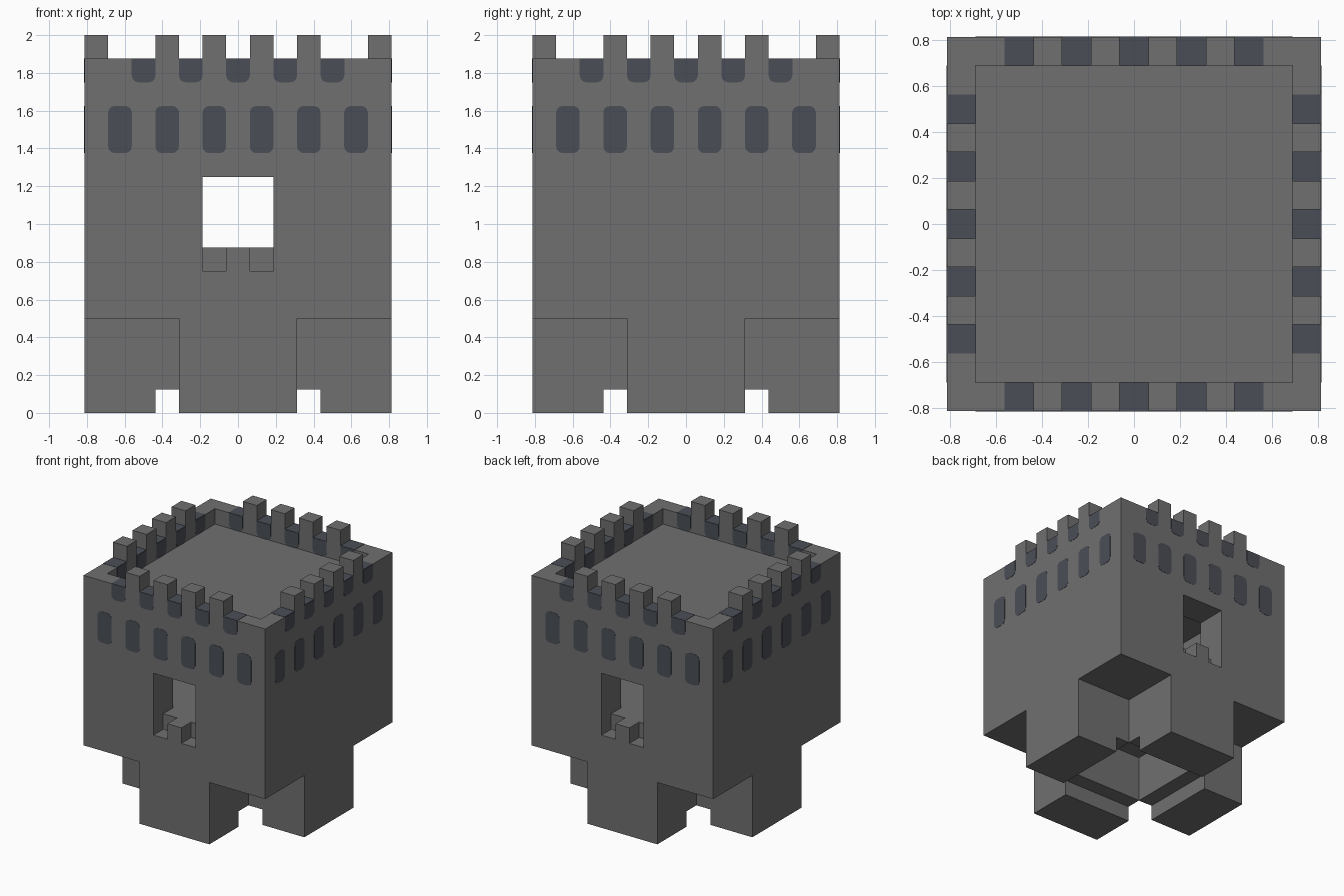
import bpy, bmesh, math
from mathutils import Matrix, Vector

if "Cube" in bpy.data.objects:
    bpy.data.objects.remove(bpy.data.objects["Cube"], do_unlink=True)

U = 1 / 16          # building module
HALF = 13 * U       # half width of the tower


def make_material(name, color):
    mat = bpy.data.materials.new(name)
    mat.use_nodes = True
    mat.diffuse_color = color
    mat.node_tree.nodes["Principled BSDF"].inputs["Base Color"].default_value = color
    return mat


stone = make_material("grey stone", (0.162, 0.162, 0.162, 1))
slate = make_material("dark slate", (0.069, 0.076, 0.095, 1))


def finish(name, bm, mat):
    bmesh.ops.recalc_face_normals(bm, faces=bm.faces)
    mesh = bpy.data.meshes.new(name)
    bm.to_mesh(mesh)
    bm.free()
    mesh.materials.append(mat)
    obj = bpy.data.objects.new(name, mesh)
    bpy.context.collection.objects.link(obj)
    return obj


def add_box(bm, lo, hi, turn=Matrix()):
    lo, hi = Vector(lo), Vector(hi)
    size = Matrix.Diagonal((*(hi - lo), 1))
    bmesh.ops.create_cube(bm, size=1, matrix=turn @ Matrix.Translation((lo + hi) / 2) @ size)


def box(name, lo, hi, mat=stone):
    bm = bmesh.new()
    add_box(bm, lo, hi)
    return finish(name, bm, mat)


def extrude_outline(bm, points, offset, turn):
    face = bm.faces.new([bm.verts.new(turn @ Vector(p)) for p in points])
    result = bmesh.ops.extrude_face_region(bm, geom=[face])
    verts = [v for v in result["geom"] if isinstance(v, bmesh.types.BMVert)]
    bmesh.ops.translate(bm, verts=verts, vec=turn.to_3x3() @ Vector(offset))


def rounded_plate(bm, x, z0, z1, y, turn, round_top=True):
    """Thin upright plate straddling the wall surface at y."""
    w, r, thick = U, 0.035, 0.004
    points = []
    for sx, sz, start in ((1, 1, 0), (-1, 1, 90), (-1, -1, 180), (1, -1, 270)):
        zc = z1 if sz > 0 else z0
        if sz > 0 and not round_top:
            points.append((x + sx * w, y - thick / 2, zc))
            continue
        for step in range(4):
            a = math.radians(start + 30 * step)
            points.append((x + sx * (w - r) + r * math.cos(a), y - thick / 2,
                           zc - sz * r + r * math.sin(a)))
    extrude_outline(bm, points, (0, thick, 0), turn)


turns = [Matrix.Rotation(math.pi / 2 * i, 4, "Z") for i in range(4)]

# Tower body with a sunken roof, an inner room and windows front and back
body = box("tower_body", (-HALF, -HALF, 8 * U), (HALF, HALF, 30 * U))
cuts = [
    ((-11 * U, -11 * U, 28 * U), (11 * U, 11 * U, 34 * U)),
    ((-9 * U, -9 * U, 14 * U), (9 * U, 9 * U, 24 * U)),
    ((-3 * U, -1, 14 * U), (3 * U, 1, 20 * U)),
]
for x in (-3 * U, U):
    for y in (-1, 11 * U):
        cuts.append(((x, y, 12 * U), (x + 2 * U, y + 1 - 11 * U, 16 * U)))
bpy.context.view_layer.objects.active = body
for lo, hi in cuts:
    cutter = box("cutter", lo, hi)
    cutter.hide_render = True
    mod = body.modifiers.new("cut", "BOOLEAN")
    mod.operation, mod.solver, mod.object = "DIFFERENCE", "EXACT", cutter
    bpy.ops.object.modifier_apply(modifier=mod.name)
    bpy.data.objects.remove(cutter, do_unlink=True)

# Four supports, each stepped back above its foot
bm = bmesh.new()
profile = [(-13, 0), (-7, 0), (-7, 2), (-5, 2), (-5, 8), (-13, 8)]
for turn in turns:
    extrude_outline(bm, [(-5 * U, y * U, z * U) for y, z in profile], (10 * U, 0, 0), turn)
finish("supports", bm, stone)

# Battlement blocks on every wall
bm = bmesh.new()
for turn in turns:
    for c in (-6, -2, 2, 6):
        add_box(bm, ((c - 1) * U, -HALF, 30 * U), ((c + 1) * U, -11 * U, 32 * U), turn)
finish("battlements", bm, stone)

# Dark arrow slits below the battlements
bm = bmesh.new()
for turn in turns:
    for c in (-10, -6, -2, 2, 6, 10):
        rounded_plate(bm, c * U, 22 * U, 26 * U, -HALF, turn)
finish("arrow_slits", bm, slate)

# Dark linings of the battlement gaps: outer face, top and inner face
bm = bmesh.new()
for turn in turns:
    for c in (-8, -4, 0, 4, 8):
        rounded_plate(bm, c * U, 28 * U, 30 * U, -HALF, turn, False)
        rounded_plate(bm, c * U, 28 * U, 30 * U, -11 * U, turn, False)
        add_box(bm, ((c - 1) * U, -HALF, 30 * U - 0.002),
                ((c + 1) * U, -11 * U, 30 * U + 0.002), turn)
finish("gap_linings", bm, slate)
